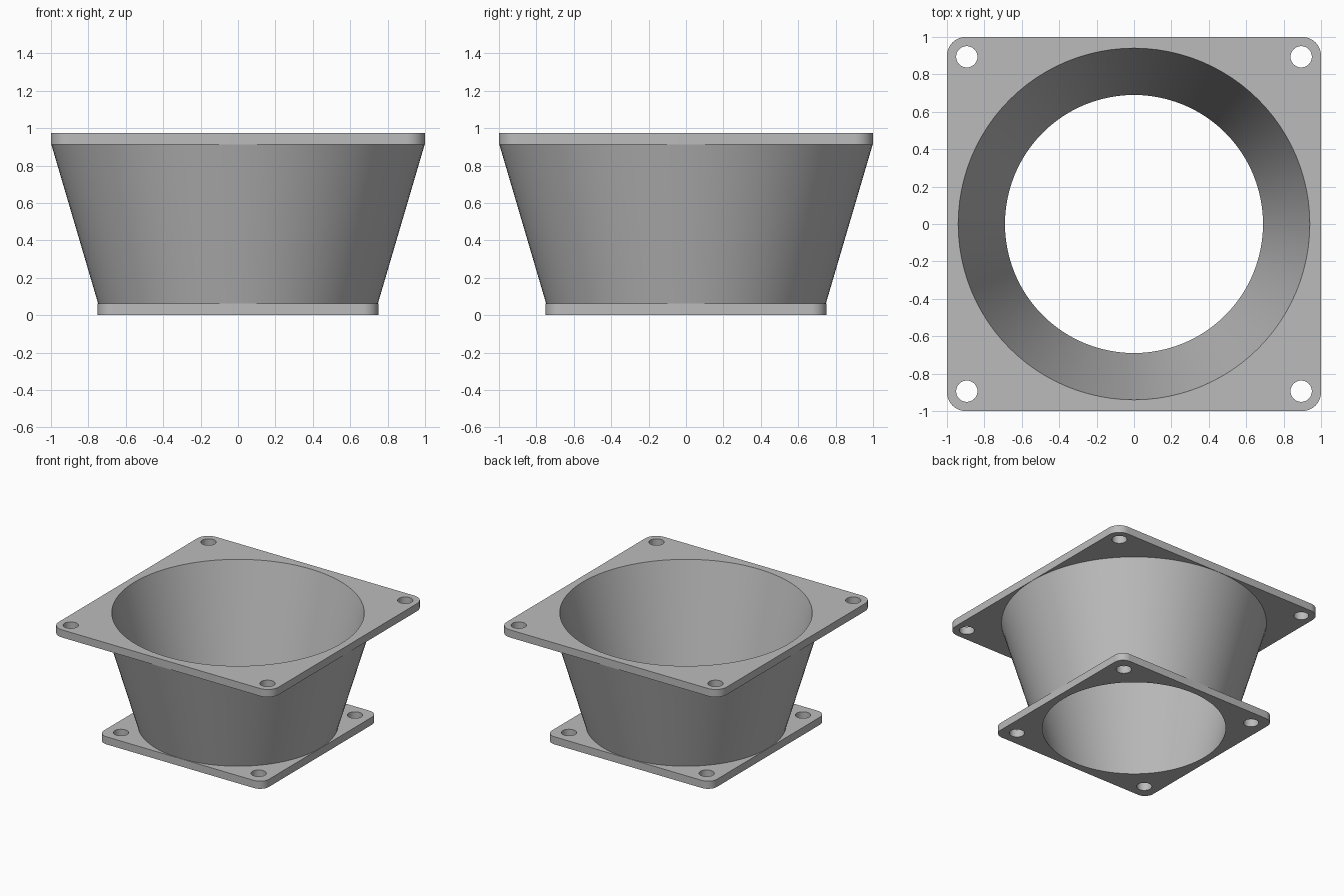
import bpy, bmesh
from math import cos, sin, pi, radians
from mathutils import Vector

cube = bpy.data.objects.get("Cube")
if cube:
    bpy.data.objects.remove(cube)

HEIGHT, PLATE = 0.975, 0.0625
CORNERS = ((1, 1), (-1, 1), (-1, -1), (1, -1))

bm = bmesh.new()


def circle(r, z, n=96, x=0, y=0):
    return [(x + r * cos(2 * pi * i / n), y + r * sin(2 * pi * i / n), z) for i in range(n)]


def rounded_square(half, r, z, steps=10):
    pts = []
    for k, (sx, sy) in enumerate(CORNERS):
        for i in range(steps + 1):
            a = pi / 2 * (k + i / steps)
            pts.append((sx * (half - r) + r * cos(a), sy * (half - r) + r * sin(a), z))
    return pts


def ring(points):
    """Closed loop of vertices and edges."""
    verts = [bm.verts.new(p) for p in points]
    edges = [bm.edges.new((v, verts[i - 1])) for i, v in enumerate(verts)]
    return verts, edges


def wall(a, b):
    """Quads between two loops with the same number of points."""
    for i in range(len(a[0])):
        bm.faces.new((a[0][i - 1], a[0][i], b[0][i], b[0][i - 1]))


def flat(loops):
    """Flat face with openings, from an outline and its inner loops."""
    edges = [e for loop in loops for e in loop[1]]
    bmesh.ops.triangle_fill(bm, use_beauty=True, edges=edges, normal=Vector((0, 0, 1)))


def flange(half, radius, hole_at, z_outer, z_mating, bore, duct):
    """Rounded square plate with four bolt holes."""
    sides = []
    for z, opening in ((z_outer, bore), (z_mating, duct)):
        outline = ring(rounded_square(half, radius, z))
        holes = [ring(circle(0.057, z, 32, sx * hole_at, sy * hole_at)) for sx, sy in CORNERS]
        flat([outline, opening] + holes)
        sides.append([outline] + holes)
    for a, b in zip(*sides):
        wall(a, b)


# Tapered duct: outer skin between the plates, inner skin through both plates
duct_low = ring(circle(0.748, PLATE))
duct_high = ring(circle(0.998, HEIGHT - PLATE))
bore_low = ring(circle(0.69, 0))
bore_high = ring(circle(0.94, HEIGHT))

# Small lower flange and large upper flange
flange(0.75, 0.08, 0.626, 0, PLATE, bore_low, duct_low)
flange(1.0, 0.1, 0.894, HEIGHT, HEIGHT - PLATE, bore_high, duct_high)
wall(duct_low, duct_high)
wall(bore_low, bore_high)

bmesh.ops.recalc_face_normals(bm, faces=bm.faces)
mesh = bpy.data.meshes.new("flanged_duct_adapter")
bm.to_mesh(mesh)
bm.free()
adapter = bpy.data.objects.new("flanged_duct_adapter", mesh)
bpy.context.collection.objects.link(adapter)

# Plain grey material
grey = bpy.data.materials.new("light_grey")
grey.use_nodes = True
colour = (0.5, 0.5, 0.5, 1)
grey.diffuse_color = colour
grey.node_tree.nodes["Principled BSDF"].inputs["Base Color"].default_value = colour
mesh.materials.append(grey)

# Smooth round walls, crisp plate edges
bpy.ops.object.select_all(action="DESELECT")
adapter.select_set(True)
bpy.context.view_layer.objects.active = adapter
bpy.ops.object.shade_smooth_by_angle(angle=radians(30))
